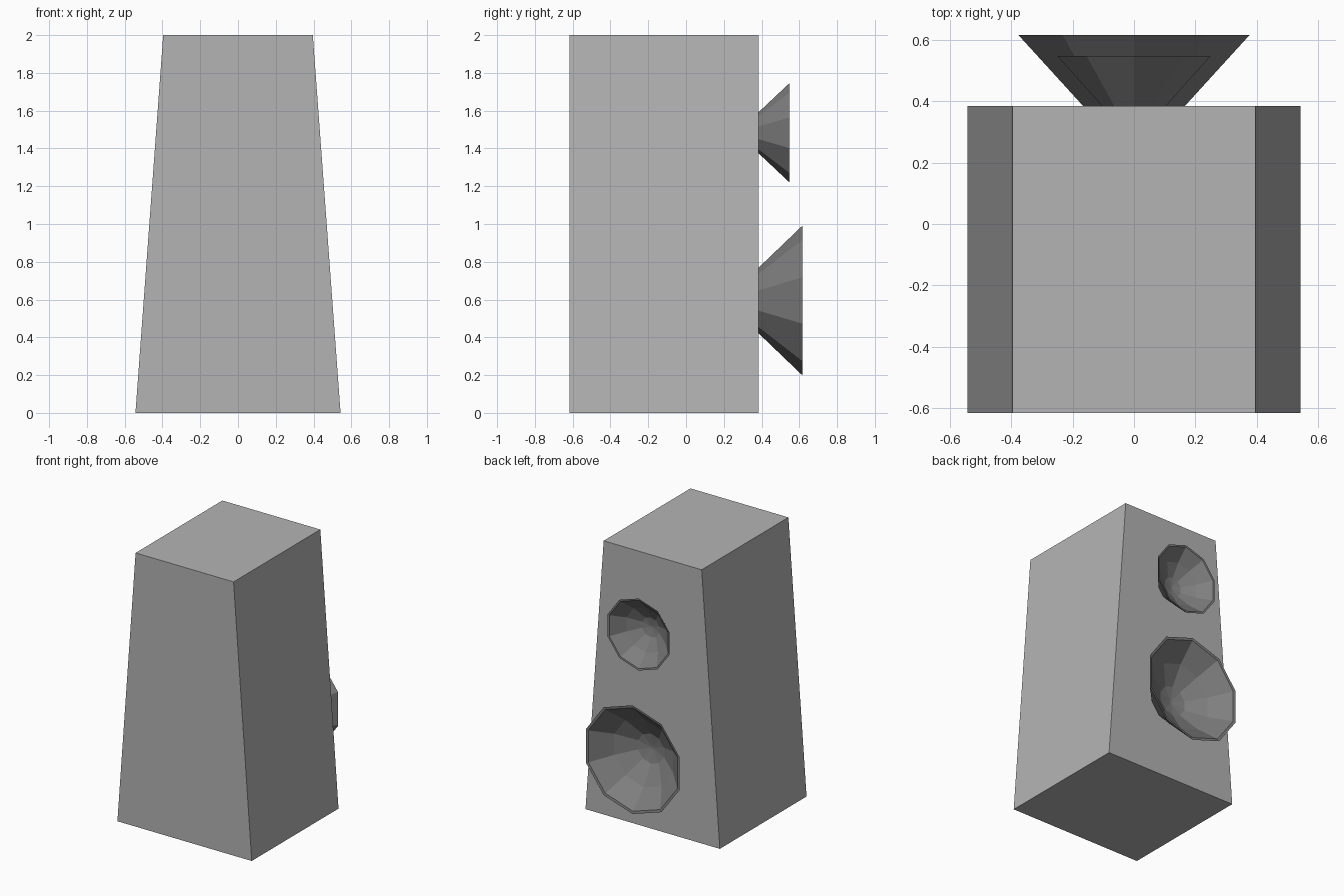
import bpy, bmesh
from math import sin, cos, tau

if "Cube" in bpy.data.objects:
    bpy.data.objects.remove(bpy.data.objects["Cube"])

SIDES = 10
BACK_Y = 0.385


def make_grey(name, value):
    mat = bpy.data.materials.new(name)
    mat.diffuse_color = (value, value, value, 1)
    mat.use_nodes = True
    mat.node_tree.nodes["Principled BSDF"].inputs["Base Color"].default_value = mat.diffuse_color
    return mat


def make_object(name, bm, mat):
    bmesh.ops.recalc_face_normals(bm, faces=bm.faces)
    mesh = bpy.data.meshes.new(name)
    bm.to_mesh(mesh)
    bm.free()
    mesh.materials.append(mat)
    obj = bpy.data.objects.new(name, mesh)
    bpy.context.collection.objects.link(obj)
    return obj


# Tapered cabinet: trapezoid profile extruded along y
def cabinet(mat):
    bm = bmesh.new()
    profile = [(-0.543, 0), (0.543, 0), (0.396, 2), (-0.396, 2)]
    face = bm.faces.new([bm.verts.new((x, -0.617, z)) for x, z in profile])
    ext = bmesh.ops.extrude_face_region(bm, geom=[face])
    verts = [v for v in ext["geom"] if isinstance(v, bmesh.types.BMVert)]
    bmesh.ops.translate(bm, verts=verts, vec=(0, BACK_Y + 0.617, 0))
    return make_object("cabinet", bm, mat)


# Flared horn: (radius, y) profile revolved around the y axis, outside, lip, then bowl
def horn(name, z, profile, mat):
    bm = bmesh.new()
    rings = [[bm.verts.new((r * sin(tau * i / SIDES), y, z + r * cos(tau * i / SIDES)))
              for i in range(SIDES)] for r, y in profile]
    for a, b in zip(rings, rings[1:]):
        for i in range(SIDES):
            j = (i + 1) % SIDES
            bm.faces.new((a[i], a[j], b[j], b[i]))
    bm.faces.new(rings[0])
    bm.faces.new(rings[-1])
    return make_object(name, bm, mat)


body_grey = make_grey("body_grey", 0.456)
horn_grey = make_grey("horn_grey", 0.21)
cabinet(body_grey)
horn("large_horn", 0.595, [(0.165, 0.375), (0.397, 0.617), (0.378, 0.614),
                           (0.25, 0.490), (0.11, 0.405), (0.012, 0.387)], horn_grey)
horn("small_horn", 1.483, [(0.105, 0.38), (0.263, 0.548), (0.250, 0.546),
                           (0.166, 0.464), (0.073, 0.408), (0.008, 0.396)], horn_grey)
